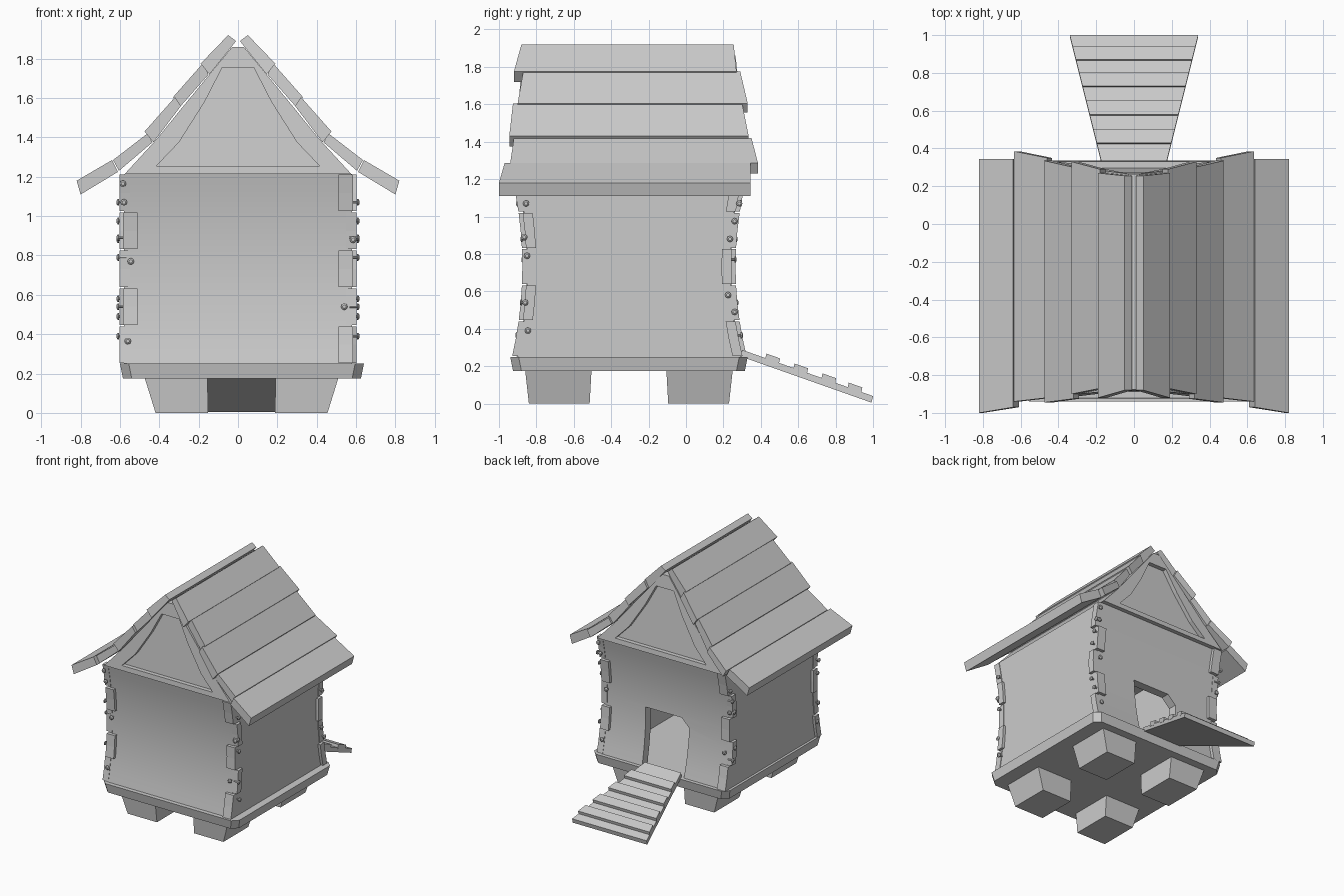
import bpy, bmesh, math
from mathutils import Vector

if "Cube" in bpy.data.objects:
    bpy.data.objects.remove(bpy.data.objects["Cube"])


def loft(name, rings):
    """Closed solid through rings of equal point count."""
    bm = bmesh.new()
    vs = [[bm.verts.new(p) for p in r] for r in rings]
    n = len(rings[0])
    for a, b in zip(vs, vs[1:]):
        for i in range(n):
            j = (i + 1) % n
            bm.faces.new((a[i], a[j], b[j], b[i]))
    bm.faces.new(vs[0][::-1])
    bm.faces.new(vs[-1])
    bmesh.ops.recalc_face_normals(bm, faces=bm.faces)
    me = bpy.data.meshes.new(name)
    bm.to_mesh(me)
    bm.free()
    ob = bpy.data.objects.new(name, me)
    bpy.context.collection.objects.link(ob)
    return ob


def prism_x(name, yz, x0, x1):
    return loft(name, [[(x, y, z) for y, z in yz] for x in (x0, x1)])


Z0, Z1 = 0.25, 1.215


def wall_y(side, z):
    """Bowed outer surface of the front (-1) and back (+1) wall."""
    t = ((z - 0.73) / 0.48) ** 2
    return -0.85 - 0.055 * t if side < 0 else 0.24 + 0.06 * t


def strip(side, za, zb, out, inn, n):
    """Bowed wall cross-section between two heights."""
    zs = [za + (zb - za) * i / n for i in range(n + 1)]
    return ([(wall_y(side, z) + side * out, z) for z in zs] +
            [(wall_y(side, z) - side * inn, z) for z in reversed(zs)])


# Walls
front = prism_x("front_wall", strip(-1, Z0, Z1, 0, 0.07, 12), -0.56, 0.56)
back = prism_x("back_wall", strip(1, Z0, Z1, 0, 0.07, 12), -0.56, 0.56)
for w in (front, back):
    for p in w.data.polygons:
        p.use_smooth = len(p.vertices) == 4 and abs(p.normal.z) < 0.5
zs = [Z0 + (Z1 - Z0) * i / 12 for i in range(13)]
side_yz = ([(wall_y(-1, z) + 0.005, z) for z in zs] +
           [(wall_y(1, z) - 0.005, z) for z in reversed(zs)])
for sx, nm in ((1, "right"), (-1, "left")):
    prism_x(nm + "_wall", side_yz, sx * 0.51, sx * 0.58)

# Doorway in the back wall
door = [(-0.19, 0.2), (0.19, 0.2), (0.2, 0.71), (-0.13, 0.71), (-0.2, 0.64)]
cutter = loft("door_cutter", [[(x, y, z) for x, z in door] for y in (0.1, 0.5)])
cutter.hide_render = True
cutter.hide_viewport = True
m = back.modifiers.new("door", "BOOLEAN")
m.object = cutter
m.solver = "EXACT"

# Interlocking corner fingers
step = (Z1 - Z0) / 5
for sx in (-1, 1):
    for sy in (-1, 1):
        for i in range(5):
            za, zb = Z0 + step * i + 0.004, Z0 + step * (i + 1) - 0.004
            if (i % 2 == 0) == (sx * sy < 0):
                prism_x("side_finger", strip(sy, za, zb, 0.025, 0.03, 2), sx * 0.51, sx * 0.585)
            else:
                prism_x("end_finger", strip(sy, za, zb, 0.003, 0.05, 2), sx * 0.55, sx * 0.602)


# Nails
def nail(pos, d):
    pos, d = Vector(pos), Vector(d)
    u = d.cross(Vector((0, 0, 1)))
    v = Vector((0, 0, 1))

    def ring(r, t):
        return [pos + d * t + (u * math.cos(a) + v * math.sin(a)) * r
                for a in [math.tau * k / 8 for k in range(8)]]
    loft("nail", [ring(0.007, -0.03), ring(0.007, 0.008), ring(0.017, 0.008),
                  ring(0.017, 0.014), ring(0.009, 0.02)])


for x, z in ((-0.545, 0.77), (-0.56, 0.365), (-0.585, 1.165), (-0.58, 1.07), (0.585, 0.88), (0.54, 0.54)):
    for s in (-1, 1):
        nail((-s * x, wall_y(s, z) + s * 0.01, z), (0, s, 0))
for y, z in ((-0.855, 1.07), (-0.865, 0.89), (-0.85, 0.79), (-0.86, 0.54), (-0.845, 0.39),
             (0.285, 1.07), (0.26, 0.975), (0.235, 0.88), (0.225, 0.58), (0.26, 0.49)):
    for s in (-1, 1):
        nail((s * 0.597, y, z), (s, 0, 0))


# Gable block with recessed panels at both ends
def mirrored(half):
    return half + [(-x, z) for x, z in reversed(half)]


outer = mirrored([(0.575, 1.215), (0.41, 1.395), (0.285, 1.55), (0.03, 1.86)])
inner = mirrored([(0.415, 1.255), (0.30, 1.375), (0.17, 1.58), (0.08, 1.755)])


def end_y(s, z, depth=0):
    t = (z - 1.215) / 0.645
    return (-0.925 + 0.05 * t + depth) if s < 0 else (0.335 - 0.07 * t - depth)


def ring(pts, s, depth=0):
    return [(x, end_y(s, z, depth), z) for x, z in pts]


loft("gable", [ring(inner, -1, 0.035), ring(inner, -1), ring(outer, -1),
               ring(outer, 1), ring(inner, 1), ring(inner, 1, 0.035)])

# Roof planks: lower outer, upper outer, upper inner, lower inner (x, z); y ends low, y ends high
planks = [
    ([(0.82, 1.18), (0.64, 1.285), (0.61, 1.225), (0.80, 1.11)], (-1.0, 0.345), (-0.97, 0.345)),
    ([(0.635, 1.285), (0.46, 1.42), (0.435, 1.375), (0.605, 1.23)], (-0.94, 0.385), (-0.92, 0.35)),
    ([(0.475, 1.43), (0.32, 1.605), (0.29, 1.56), (0.43, 1.375)], (-0.945, 0.335), (-0.925, 0.30)),
    ([(0.33, 1.605), (0.18, 1.775), (0.15, 1.72), (0.295, 1.555)], (-0.90, 0.33), (-0.87, 0.29)),
    ([(0.19, 1.775), (0.05, 1.92), (0.01, 1.89), (0.145, 1.72)], (-0.92, 0.27), (-0.88, 0.255)),
]
for sx in (-1, 1):
    for xz, lo, hi in planks:
        loft("roof_plank", [[(sx * x, (lo, hi, hi, lo)[k][e], z) for k, (x, z) in enumerate(xz)]
                            for e in (0, 1)])


# Base slab with chamfered corners
def slab_ring(z, g):
    x0, x1, y0, y1, c = -0.6 + g, 0.64 - g, -0.94 + g, 0.33 - g, 0.045
    return [(x0 + c, y0, z), (x1 - c, y0, z), (x1, y0 + c, z), (x1, y1 - c, z),
            (x1 - c, y1, z), (x0 + c, y1, z), (x0, y1 - c, z), (x0, y0 + c, z)]


loft("base_slab", [slab_ring(0.175, 0.015), slab_ring(0.25, 0)])


# Tapered feet
def rect(x0, x1, y0, y1, z):
    return [(x0, y0, z), (x1, y0, z), (x1, y1, z), (x0, y1, z)]


for sx in (-1, 1):
    for sy in (-1, 1):
        cx, cy = 0.018, -0.305
        loft("foot", [rect(cx + sx * 0.17, cx + sx * 0.437, cy + sy * 0.21, cy + sy * 0.535, 0),
                      rect(cx + sx * 0.173, cx + sx * 0.493, cy + sy * 0.2, cy + sy * 0.555, 0.18)])


# Ramp with cleats
def ramp_ring(y, lo, hi):
    w = 0.17 + 0.25 * (y - 0.32)
    z = 0.28 - 0.353 * (y - 0.32)
    yb = y - 0.008
    return [(-w, yb, z + lo), (w, yb, z + lo), (w, y, z + hi), (-w, y, z + hi)]


loft("ramp_board", [ramp_ring(0.30, -0.035, 0), ramp_ring(1.0, -0.035, 0)])
for y in (0.43, 0.58, 0.73, 0.87):
    loft("ramp_cleat", [ramp_ring(y, -0.01, 0.026), ramp_ring(y + 0.073, -0.01, 0.026)])
